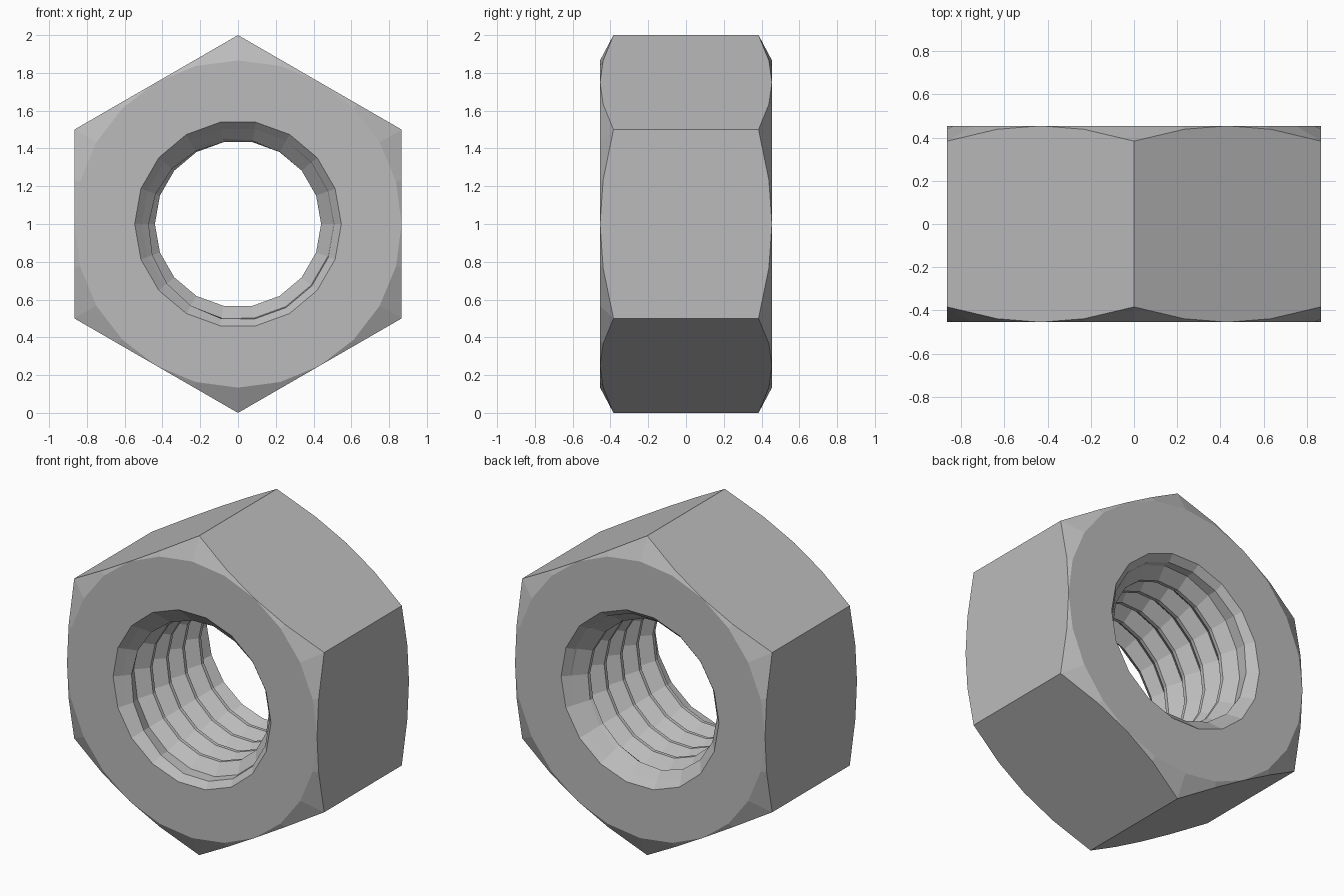
import bpy, bmesh, math

if "Cube" in bpy.data.objects:
    bpy.data.objects.remove(bpy.data.objects["Cube"])

HALF = 0.455            # half thickness along y
FLAT = math.sqrt(3) / 2 # distance from axis to a hex side
SLOPE = 0.53            # corner chamfer slope
HOLE_SIDES = 18
RIM, SINK, CREST, ROOT = 0.547, 0.51, 0.44, 0.505
SINK_Y, PITCH = 0.415, 0.16

bm = bmesh.new()


def point(r, a, y):
    return bm.verts.new((r * math.cos(a), y, 1 + r * math.sin(a)))


def skin(a, b, closed=True):
    """Quads between two rows of vertices."""
    n = len(a)
    for i in range(n if closed else n - 1):
        j = (i + 1) % n
        bm.faces.new((a[i], a[j], b[j], b[i]))


def loop_edges(ring):
    n = len(ring)
    return [bm.edges.get((ring[i], ring[(i + 1) % n])) or
            bm.edges.new((ring[i], ring[(i + 1) % n])) for i in range(n)]


# hexagonal body: side walls ending on the chamfer cone
angles = [math.radians(15 * i) for i in range(24)]
radii = [FLAT / math.cos((a + math.pi / 6) % (math.pi / 3) - math.pi / 6) for a in angles]
walls, face_rings = [], []
for s in (-1, 1):
    walls.append([point(r, a, s * (HALF - SLOPE * (r - FLAT))) for r, a in zip(radii, angles)])
    face_rings.append([point(FLAT, a, s * HALF) for a in angles])
skin(walls[0], walls[1])

# chamfers, flat end faces and countersinks
for k, s in enumerate((-1, 1)):
    skin(walls[k], face_rings[k])
    hole = [2 * math.pi * i / HOLE_SIDES for i in range(HOLE_SIDES)]
    rim = [point(RIM, a, s * HALF) for a in hole]
    sink = [point(SINK, a, s * SINK_Y) for a in hole]
    skin(rim, sink)
    bmesh.ops.bridge_loops(bm, edges=loop_edges(face_rings[k]) + loop_edges(rim))

# helical thread: crest, crest, root for each turn, cut off by the countersinks
columns = []
for j in range(HOLE_SIDES + 1):
    a = 2 * math.pi * j / HOLE_SIDES
    column = []
    for turn in range(-5, 6):
        for offset, r in ((0, CREST), (0.022, CREST), (0.091, ROOT)):
            y = turn * PITCH + offset - PITCH * j / HOLE_SIDES
            y = max(-SINK_Y, min(SINK_Y, y))
            r = max(r, SINK - (SINK_Y - abs(y)))
            column.append(point(r, a, y))
    columns.append(column)
for a, b in zip(columns, columns[1:]):
    skin(a, b, closed=False)

bmesh.ops.remove_doubles(bm, verts=bm.verts, dist=0.0005)
bmesh.ops.dissolve_degenerate(bm, edges=bm.edges, dist=0.0005)
bmesh.ops.recalc_face_normals(bm, faces=bm.faces)

mesh = bpy.data.meshes.new("hex_nut")
bm.to_mesh(mesh)
bm.free()
steel = bpy.data.materials.new("steel grey")
steel.diffuse_color = (0.5, 0.5, 0.5, 1)
steel.use_nodes = True
steel.node_tree.nodes["Principled BSDF"].inputs["Base Color"].default_value = steel.diffuse_color
mesh.materials.append(steel)
nut = bpy.data.objects.new("hex_nut", mesh)
bpy.context.collection.objects.link(nut)
